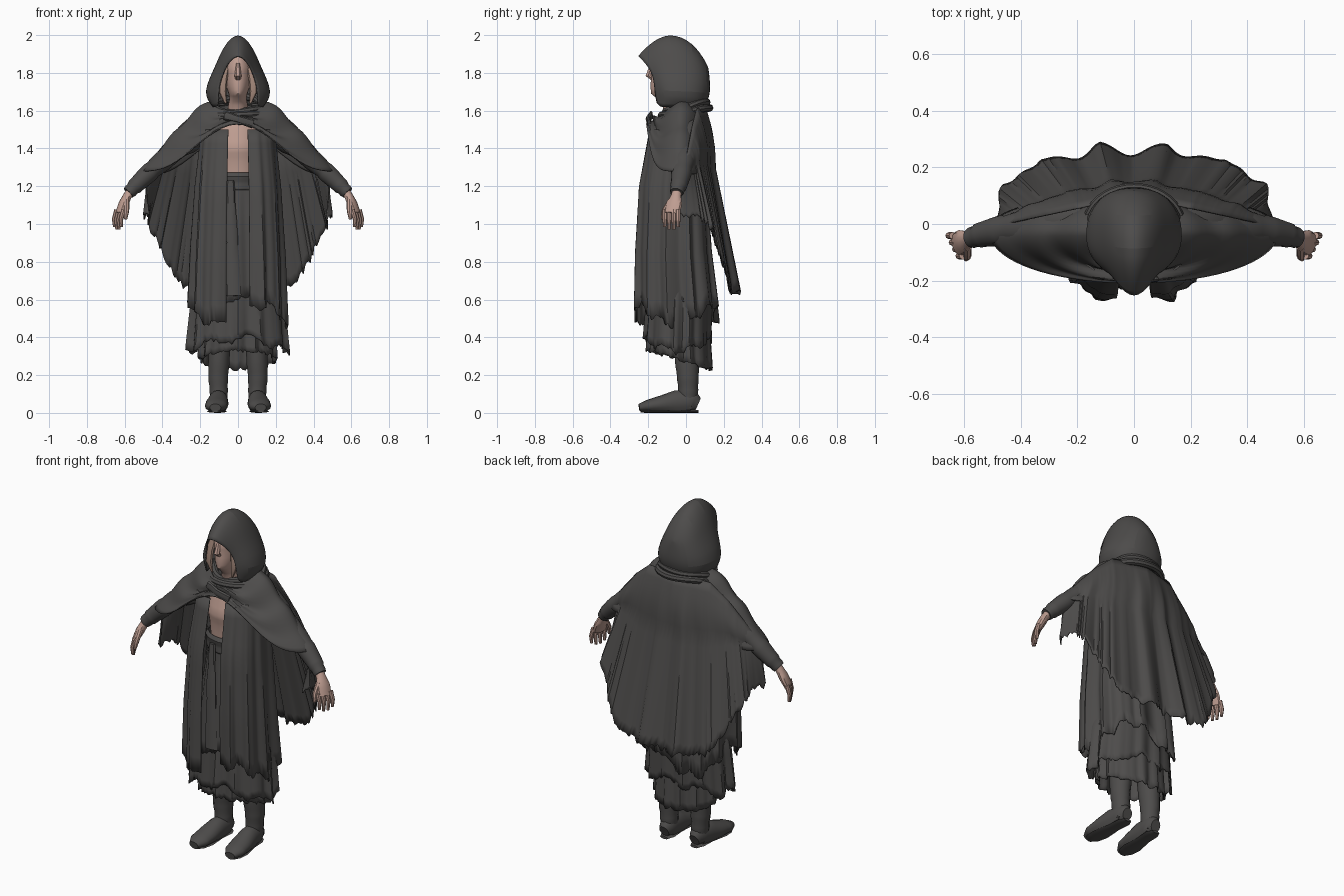
import bpy, bmesh, math, random
from math import sin, cos, pi, radians
from mathutils import Vector

cube = bpy.data.objects.get("Cube")
if cube:
    bpy.data.objects.remove(cube, do_unlink=True)

rng = random.Random(4)
parts = []


def material(name, rgb):
    mat = bpy.data.materials.new(name)
    mat.use_nodes = True
    mat.diffuse_color = (*rgb, 1)
    mat.node_tree.nodes["Principled BSDF"].inputs["Base Color"].default_value = (*rgb, 1)
    return mat


cloth = material("dark cloth", (0.075, 0.072, 0.07))
skin = material("skin", (0.52, 0.34, 0.285))
hair = material("light brown hair", (0.36, 0.24, 0.19))


def along(table, t):
    """Linear sample of a list of tuples at t in 0..1."""
    f = t * (len(table) - 1)
    i = min(int(f), len(table) - 2)
    return [a + (b - a) * (f - i) for a, b in zip(table[i], table[i + 1])]


def pleat(a, count):
    """Sharp cloth folds around an angle."""
    return 0.6 - 1.3 * abs(sin(count * a / 2)) + 0.4 * sin((count + 4) * a + 1)


def power(value, exponent):
    """Signed power, used to square off an oval."""
    return math.copysign(abs(value) ** exponent, value)


def loft(name, rows, mat, closed=False, caps=False, mirror=False, smooth=0, thick=0):
    """Skin a list of point rows into one mesh object."""
    bm = bmesh.new()
    grid = [[bm.verts.new(p) for p in row] for row in rows]
    n = len(grid[0])
    for lower, upper in zip(grid, grid[1:]):
        for j in range(n if closed else n - 1):
            k = (j + 1) % n
            bm.faces.new((lower[j], lower[k], upper[k], upper[j]))
    if caps:
        bm.faces.new(grid[0])
        bm.faces.new(grid[-1])
    bmesh.ops.recalc_face_normals(bm, faces=bm.faces)
    mesh = bpy.data.meshes.new(name)
    bm.to_mesh(mesh)
    bm.free()
    mesh.materials.append(mat)
    ob = bpy.data.objects.new(name, mesh)
    bpy.context.collection.objects.link(ob)
    if mirror:
        mod = ob.modifiers.new("mirror", 'MIRROR')
        mod.merge_threshold = 0.002
    if smooth:
        mod = ob.modifiers.new("subdivide", 'SUBSURF')
        mod.levels = mod.render_levels = smooth
    if thick:
        mod = ob.modifiers.new("thickness", 'SOLIDIFY')
        mod.thickness, mod.offset = thick, 0
    parts.append(ob)


def drape(name, table, mat, gap=None, folds=0, amp=0.0, hem=None, jag=0.0,
          cols=96, steps=12, caps=False, thick=0.006, square=1.0):
    """Rings (z, half width, front y, back y) with folds that deepen downward."""
    start = gap or 0
    angles = [start + (2 * pi - 2 * start) * j / (cols - 1 if gap else cols) for j in range(cols)]
    drops = [(hem(a) if hem else 0) + rng.uniform(-jag, jag) for a in angles]
    rows = []
    for i in range(steps + 1):
        t = i / steps
        z, rx, front, back = along(table, t)
        row = []
        for a, drop in zip(angles, drops):
            s = 1 + amp * (0.25 + t) * pleat(a, folds)
            row.append((rx * s * power(sin(a), square),
                        (front + back) / 2 - (back - front) / 2 * s * power(cos(a), square),
                        z + drop * t * t))
        rows.append(row)
    loft(name, rows, mat, closed=not gap, caps=caps, thick=0 if caps else thick)


def tube(name, path, mat, wide=(0, 1, 0), sides=12, steps=8, ripple=0.0, floor=None, mirror=True):
    """Oval tube through (x, y, z, radius along wide axis, other radius)."""
    rows = []
    for i in range(steps + 1):
        t = i / steps
        x, y, z, rw, rh = along(path, t)
        tangent = (Vector(along(path, min(1, t + .05))[:3])
                   - Vector(along(path, max(0, t - .05))[:3])).normalized()
        side = Vector(wide)
        side = (side - tangent * side.dot(tangent)).normalized()
        up = tangent.cross(side)
        s = 1 + rng.uniform(-ripple, ripple)
        ring = []
        for j in range(sides):
            a = 2 * pi * j / sides
            p = Vector((x, y, z)) + side * rw * s * cos(a) + up * rh * s * sin(a)
            if floor is not None:
                p.z = max(floor, p.z)
            ring.append(p)
        rows.append(ring)
    loft(name, rows, mat, closed=True, caps=True, mirror=mirror)


# Hood: arches from the front edge to the back seam, half built and mirrored
hood = [
    [(0, -.265, 1.9), (.05, -.22, 1.86), (.083, -.17, 1.79), (.105, -.165, 1.71), (.1, -.15, 1.62)],
    [(0, -.2, 1.97), (.058, -.18, 1.91), (.105, -.14, 1.82), (.165, -.12, 1.7), (.13, -.11, 1.62)],
    [(0, -.09, 2.045), (.08, -.09, 1.95), (.118, -.06, 1.84), (.195, -.05, 1.69), (.13, -.04, 1.62)],
    [(0, .035, 1.98), (.075, .04, 1.92), (.115, .045, 1.82), (.175, .05, 1.69), (.12, .05, 1.62)],
    [(0, .11, 1.85), (.05, .11, 1.83), (.08, .115, 1.78), (.1, .12, 1.69), (.07, .09, 1.62)],
    [(0, .115, 1.82), (0, .12, 1.8), (0, .125, 1.76), (0, .13, 1.69), (0, .1, 1.62)],
]
loft("hood", hood, cloth, mirror=True, smooth=2, thick=0.008)

# Gathered folds between hood and shoulders, lower at the throat
for level, (width, lift) in enumerate([(.13, 1.63), (.15, 1.61), (.165, 1.58)]):
    ring = []
    for j in range(41):
        a = 2 * pi * j / 40
        middle = Vector((width * sin(a), -.01 - (width - .03) * cos(a),
                         lift - .04 * cos(a) + .006 * sin(3 * a + level)))
        out = Vector((sin(a), -cos(a), 0))
        ring.append([middle + out * .02 * cos(b) + Vector((0, 0, .02 * sin(b)))
                     for b in (2 * pi * k / 8 for k in range(8))])
    loft("neck_fold", ring, cloth, closed=True)

# Head, neck and chest
drape("head", [(1.54, .065, -.11, .03), (1.63, .052, -.125, .03), (1.665, .045, -.155, .03),
               (1.69, .05, -.185, .04), (1.73, .064, -.188, .05), (1.78, .074, -.185, .07),
               (1.83, .076, -.188, .08), (1.89, .06, -.16, .06), (1.92, .02, -.08, 0)],
      skin, cols=24, steps=16, caps=True)
tube("nose", [(0, -.18, 1.85, .01, .01), (0, -.2, 1.785, .018, .016), (0, -.175, 1.765, .016, .01)],
     skin, wide=(1, 0, 0), sides=6, steps=2, mirror=False)
tube("hair_strand", [(.06, -.13, 1.86, .02, .012), (.08, -.15, 1.77, .024, .012),
                     (.082, -.155, 1.7, .02, .012), (.065, -.15, 1.64, .006, .005)], hair,
     wide=(1, 0, 0), sides=8, steps=6)
drape("chest", [(1.6, .06, -.11, .03), (1.52, .13, -.145, .06), (1.4, .135, -.18, .06),
                (1.33, .13, -.165, .06), (1.2, .12, -.155, .06)], skin, cols=32, caps=True)


# Shawl over the shoulders, crossing at the throat and tucked under the cape behind
def shawl_point(a, t):
    behind = max(0, -cos(a))
    outer_z = 1.28 + .25 * abs(cos(a)) ** 6
    bulge = .07 * sin(pi * math.sqrt(t)) * (.2 + .8 * sin(a) ** 2)
    wave = .009 * sin(t * 17 + 4 * abs(sin(a))) * sin(pi * t)
    rx, ry = .12 + .39 * t, .1 + .08 * t - .06 * t * behind
    return (rx * sin(a), -.03 - (ry + wave) * cos(a),
            (1.62 - .05 * cos(a)) * (1 - t) + outer_z * t + bulge + wave - .04 * behind)


loft("shawl", [[shawl_point(2 * pi * j / 72, i / 20) for j in range(72)] for i in range(21)],
     cloth, closed=True, thick=0.006)
tube("throat_knot", [(-.07, -.185, 1.575, .01, .025), (0, -.2, 1.555, .014, .02), (.08, -.195, 1.53, .01, .025)],
     cloth, sides=8, mirror=False)

# Long back cape hanging from the shoulders and arms
shoulder_line = [(1.62,), (1.62,), (1.61,), (1.525,), (1.41,), (1.285,)]
hem_line = [(.64,), (.64,), (.65,), (.67,), (.82,), (1.04,)]
cape_cols = 121
cape_jag = [rng.uniform(-.018, .018) for _ in range(cape_cols)]


def cape_point(j, t):
    s = 2 * j / (cape_cols - 1) - 1
    a = s * radians(104)
    across = abs(sin(a)) if abs(a) < pi / 2 else 1
    top = Vector((.5 * s, .1 - .11 * abs(s), along(shoulder_line, abs(s))[0]))
    low = Vector((.49 * sin(a), .02 + .25 * power(cos(a), .75), along(hem_line, across)[0] + cape_jag[j]))
    p = top.lerp(low, t)
    p.y += .02 * sin(pi * min(1, t * 3))
    fold = .024 * (.15 + t) * pleat(a + .25, 13) * min(1, t * 4)
    return p + Vector((sin(a) * .5, cos(a), 0)) * fold


loft("back_cape", [[cape_point(j, i / 18) for j in range(cape_cols)] for i in range(19)],
     cloth, thick=0.006)

# Open coat, robe and ragged skirts
drape("open_coat", [(1.5, .19, -.195, .09), (1.2, .22, -.255, .11), (.85, .24, -.275, .13), (.54, .25, -.28, .165)],
      cloth, gap=.19, folds=13, amp=.07, jag=.012, cols=130, square=.78,
      hem=lambda a: .05 * sin(3 * a) + .02 * sin(11 * a) - .02)
drape("robe", [(1.23, .13, -.165, .07), (1.0, .16, -.19, .09), (.6, .22, -.21, .13)],
      cloth, folds=11, amp=.05, jag=.01, hem=lambda a: .04 * sin(2 * a))
drape("outer_skirt", [(.8, .19, -.19, .1), (.6, .24, -.2, .13), (.36, .262, -.215, .13)],
      cloth, folds=13, amp=.06, jag=.012, hem=lambda a: .03 * cos(2 * a) + .02 * sin(7 * a))
drape("inner_skirt", [(.7, .17, -.17, .1), (.5, .19, -.19, .12), (.28, .2, -.2, .135)],
      cloth, folds=13, amp=.06, jag=.01, hem=lambda a: .05 * cos(a))
drape("waist_sash", [(1.27, .135, -.172, .07), (1.25, .145, -.185, .08), (1.22, .142, -.178, .08), (1.18, .14, -.18, .08)],
      cloth, folds=7, amp=.02, cols=40)
tube("sash_tail", [(-.04, -.185, 1.23, .022, .012), (-.035, -.205, 1.0, .028, .01), (-.02, -.225, .62, .035, .008)],
     cloth, wide=(1, 0, 0), sides=8, ripple=.12, mirror=False)

# Sleeves and hands
tube("sleeve", [(.16, 0, 1.52, .08, .07), (.33, -.01, 1.39, .07, .06), (.45, -.02, 1.29, .056, .052),
                (.53, -.035, 1.215, .046, .045), (.58, -.05, 1.165, .037, .036)],
     cloth, sides=14, steps=18, ripple=.09)
tube("palm", [(.56, -.045, 1.185, .026, .024), (.585, -.052, 1.15, .027, .023),
              (.607, -.062, 1.105, .044, .024), (.627, -.075, 1.055, .042, .018)], skin, wide=(.35, 1, 0))
for k in range(4):
    x, y = .605 + .012 * k, -.113 + .024 * k
    tip = .97 + (.014 if k in (0, 3) else 0)
    tube("finger", [(x, y, 1.075, .013, .014), (x + .015, y, 1.025, .012, .012),
                    (x + .012, y, tip, .008, .008)], skin, sides=8, steps=4)
tube("thumb", [(.59, -.08, 1.125, .016, .016), (.59, -.115, 1.07, .014, .014),
               (.595, -.125, 1.025, .008, .008)], skin, sides=8, steps=4)

# Boots: slouched shaft, foot and sole
tube("boot_shaft", [(.09, .01, .48, .075, .06), (.1, .005, .3, .068, .06), (.105, .01, .19, .058, .054),
                    (.102, .012, .11, .05, .047), (.1, .01, .03, .05, .045)],
     cloth, sides=14, steps=14, ripple=.06)
tube("boot_foot", [(.1, .064, .045, .03, .035), (.1, .03, .06, .047, .06), (.105, -.05, .055, .054, .065),
                   (.112, -.13, .045, .061, .047), (.117, -.2, .036, .058, .034), (.12, -.248, .028, .03, .02)],
     cloth, wide=(1, 0, 0), sides=16, steps=15, floor=.01)
tube("boot_sole", [(.1, .066, .008, .025, .008), (.1, .03, .008, .042, .008), (.105, -.05, .008, .04, .008),
                   (.112, -.15, .008, .054, .008), (.117, -.21, .008, .045, .008), (.12, -.24, .01, .02, .008)],
     cloth, wide=(1, 0, 0), sides=8, steps=15, floor=0)

# Smooth shading with crisp creases
for ob in bpy.context.selected_objects:
    ob.select_set(False)
for ob in parts:
    ob.select_set(True)
bpy.context.view_layer.objects.active = parts[0]
bpy.ops.object.shade_smooth_by_angle(angle=radians(35))
